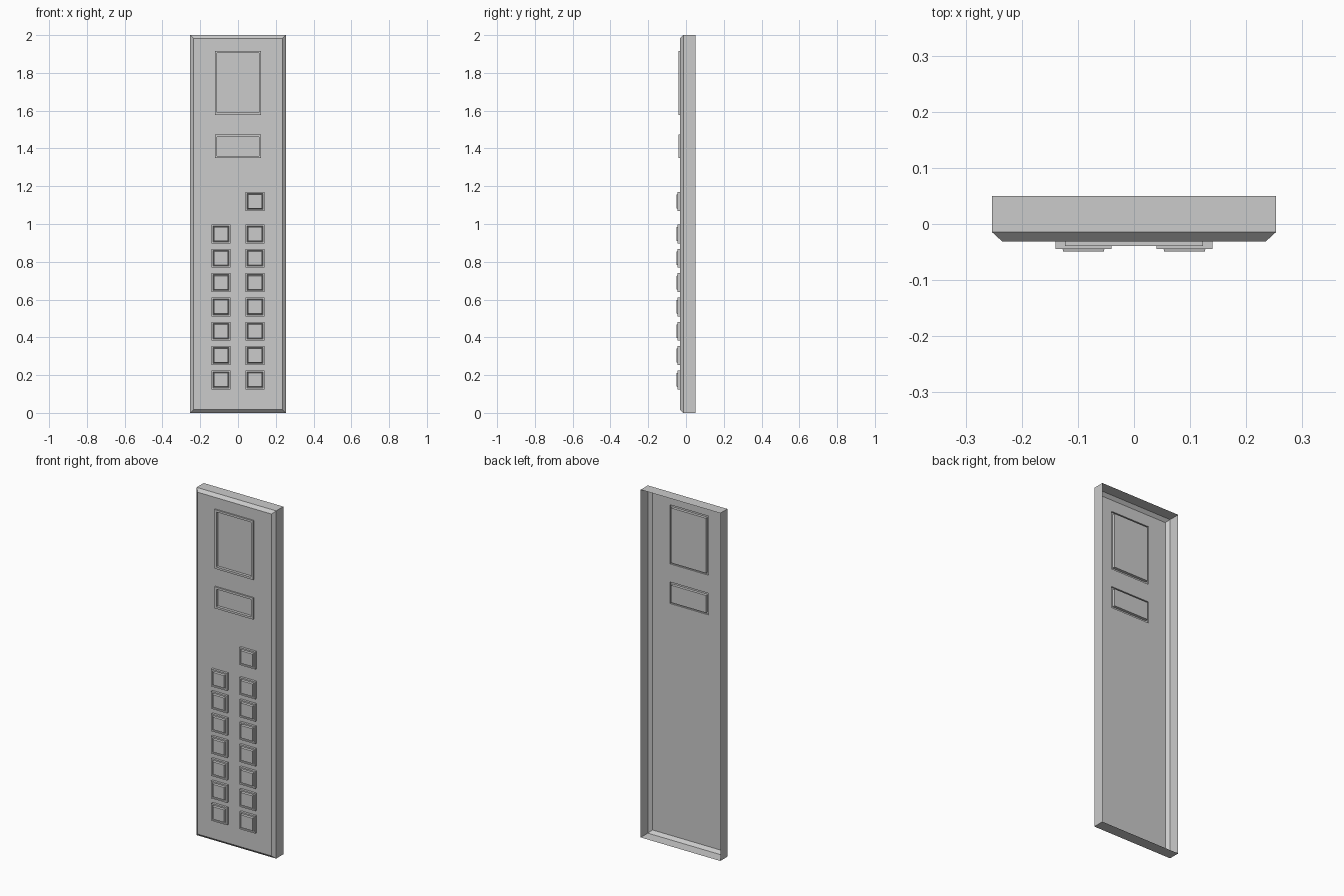
import bpy
import bmesh

if "Cube" in bpy.data.objects:
    bpy.data.objects.remove(bpy.data.objects["Cube"])

FRONT = -0.031   # y of the panel's front face


def add_rings(bm, cx, cz, rings, cap=True):
    """Join nested rectangles (half width, half height, y) into a stepped surface."""
    loops = []
    for hx, hz, y in rings:
        loops.append([bm.verts.new((cx + sx * hx, y, cz + sz * hz))
                      for sx, sz in ((-1, -1), (1, -1), (1, 1), (-1, 1))])
    for a, b in zip(loops, loops[1:]):
        for i in range(4):
            j = (i + 1) % 4
            bm.faces.new((a[i], a[j], b[j], b[i]))
    if cap:
        bm.faces.new(loops[-1])


def finish(bm, name):
    bmesh.ops.remove_doubles(bm, verts=bm.verts, dist=1e-5)
    mesh = bpy.data.meshes.new(name)
    bm.to_mesh(mesh)
    bm.free()
    obj = bpy.data.objects.new(name, mesh)
    bpy.context.collection.objects.link(obj)
    return obj


# Screen and label windows: centre z, half height of the glass
windows = [(1.747, 0.158), (1.411, 0.05)]
glass_hx, rim = 0.111, 0.012
outer_hx = glass_hx + rim

# Panel shell: open back, straight sides, chamfered front edge
bm = bmesh.new()
add_rings(bm, 0, 1, [(0.253, 1, 0.05), (0.253, 1, -0.0145),
                     (0.235, 0.983, FRONT)], cap=False)

# Front face as a grid, leaving the window cells open
xs = [-0.235, -outer_hx, outer_hx, 0.235]
zs = [0.017, 1.983]
for cz, hz in windows:
    zs += [cz - hz - rim, cz + hz + rim]
zs.sort()
for i in range(3):
    for k in range(5):
        if i == 1 and k in (1, 3):
            continue
        bm.faces.new([bm.verts.new((x, FRONT, z)) for x, z in
                      ((xs[i], zs[k]), (xs[i + 1], zs[k]),
                       (xs[i + 1], zs[k + 1]), (xs[i], zs[k + 1]))])

# Raised window rims with recessed glass
for cz, hz in windows:
    add_rings(bm, 0, cz, [(outer_hx, hz + rim, FRONT),
                          (outer_hx, hz + rim, -0.039),
                          (glass_hx, hz, -0.039),
                          (glass_hx, hz, -0.023)])
finish(bm, "panel")

# Buttons: square bezel, narrow groove, slightly proud cap
button_profile = [(0.05, 0.05, FRONT), (0.05, 0.05, -0.0445),
                  (0.042, 0.042, -0.0445), (0.039, 0.039, -0.037),
                  (0.036, 0.036, -0.049)]
spots = [(0.09, 1.119)]
spots += [(x, 0.175 + 0.1287 * row) for row in range(7) for x in (-0.09, 0.09)]
for n, (x, z) in enumerate(spots):
    bm = bmesh.new()
    add_rings(bm, x, z, button_profile)
    finish(bm, f"button_{n + 1}")
